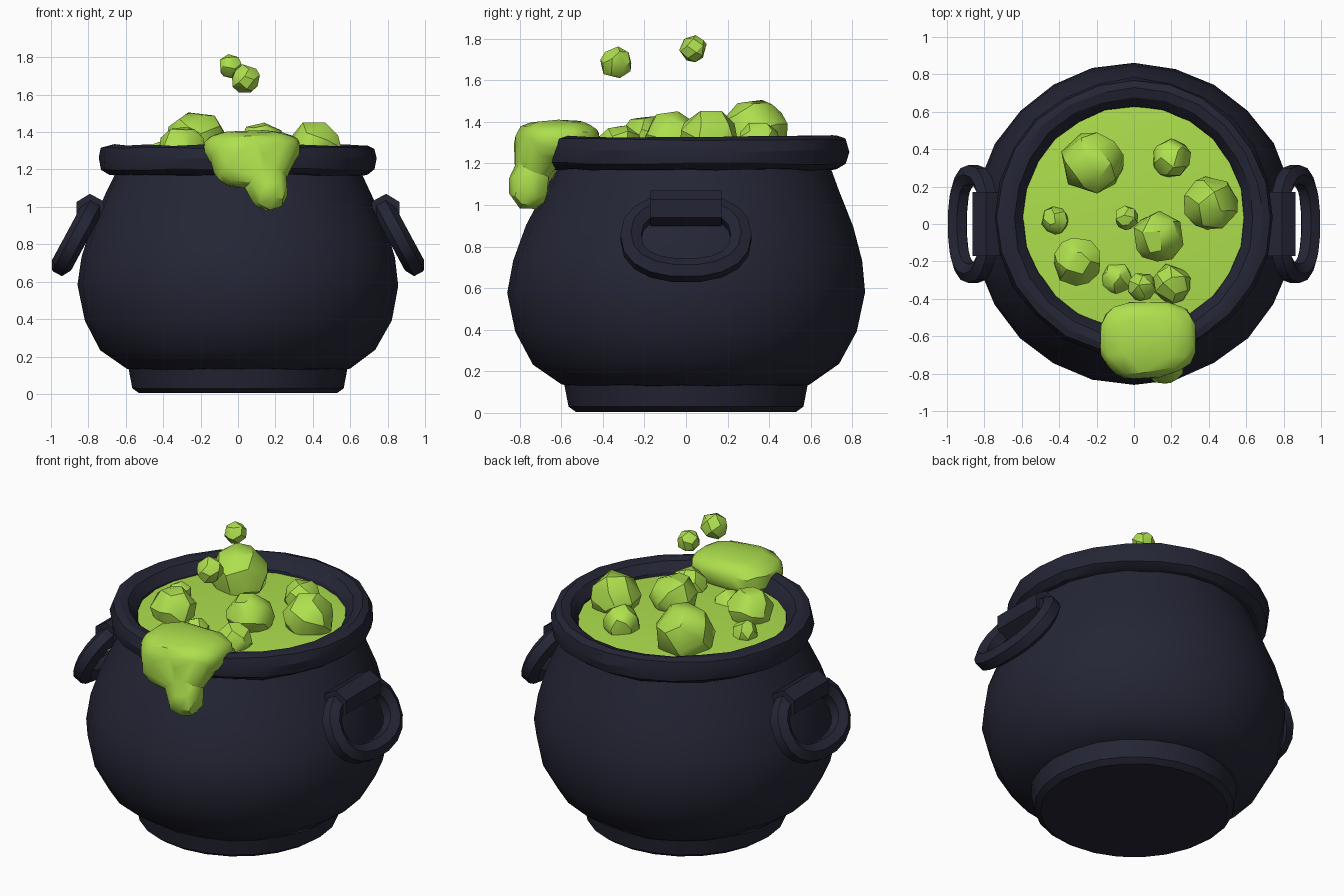
import bpy, bmesh, math, random
from mathutils import Vector

random.seed(4)
if "Cube" in bpy.data.objects:
    bpy.data.objects.remove(bpy.data.objects["Cube"], do_unlink=True)


def material(name, rgb):
    m = bpy.data.materials.new(name)
    m.use_nodes = True
    m.diffuse_color = (*rgb, 1)
    bsdf = next(n for n in m.node_tree.nodes if n.type == 'BSDF_PRINCIPLED')
    bsdf.inputs["Base Color"].default_value = (*rgb, 1)
    return m


IRON = material("dark iron", (0.018, 0.019, 0.036))
SLIME = material("green slime", (0.42, 0.74, 0.075))


def finish(bm, name, mat, angle=30, modifiers=()):
    """Turn a bmesh into a named object, apply modifiers and smooth it by angle."""
    bmesh.ops.recalc_face_normals(bm, faces=bm.faces)
    me = bpy.data.meshes.new(name)
    bm.to_mesh(me)
    bm.free()
    me.materials.append(mat)
    ob = bpy.data.objects.new(name, me)
    bpy.context.collection.objects.link(ob)
    bpy.ops.object.select_all(action='DESELECT')
    ob.select_set(True)
    bpy.context.view_layer.objects.active = ob
    for kind, settings in modifiers:
        mod = ob.modifiers.new(kind.title(), kind)
        for key, value in settings.items():
            setattr(mod, key, value)
        bpy.ops.object.modifier_apply(modifier=mod.name)
    bpy.ops.object.shade_smooth_by_angle(angle=math.radians(angle))
    return ob


def lathe(profile, sides, wobble=0.0):
    """Spin (radius, height) points about z; the mouth leans slightly back."""
    bm = bmesh.new()
    rings = []
    for r, z in profile:
        lean = 0.035 * max(0, min(1, (z - 0.6) / 0.6))
        if r == 0:
            rings.append([bm.verts.new((0, lean, z))])
            continue
        ring = []
        for i in range(sides):
            a = math.tau * i / sides
            rr = r + random.uniform(-wobble, wobble)
            zz = z + random.uniform(-wobble, wobble)
            ring.append(bm.verts.new((rr * math.cos(a), rr * math.sin(a) + lean, zz)))
        rings.append(ring)
    for lower, upper in zip(rings, rings[1:]):
        for i in range(sides):
            j = (i + 1) % sides
            quad = [lower[i % len(lower)], lower[j % len(lower)],
                    upper[j % len(upper)], upper[i % len(upper)]]
            bm.faces.new(list(dict.fromkeys(quad)))
    return bm


# Pot: foot and belly
finish(lathe([(0, 0.005), (0.53, 0.005), (0.565, 0.03), (0.585, 0.135)], 24), "foot", IRON)
finish(lathe([(0.5, 0.12), (0.6, 0.135), (0.735, 0.235), (0.82, 0.39), (0.86, 0.58),
              (0.84, 0.73), (0.785, 0.9), (0.71, 1.07), (0.655, 1.19)], 24, 0.004),
       "belly", IRON)

# Rolled rim
finish(lathe([(0.63, 1.17), (0.69, 1.172), (0.735, 1.2), (0.745, 1.26), (0.73, 1.315),
              (0.69, 1.33), (0.64, 1.32), (0.595, 1.265), (0.585, 1.2)], 24, 0.006),
       "rim", IRON, 25)

# Slime surface
finish(lathe([(0.595, 1.25), (0.4, 1.265), (0, 1.275)], 24), "slime_surface", SLIME)


def squarish(bm, centre, half, power=1.0, subdivisions=3):
    """Add an ellipsoid; powers under one push it towards a rounded box."""
    made = bmesh.ops.create_icosphere(bm, subdivisions=subdivisions, radius=1)
    for v in made["verts"]:
        v.co = Vector([c + h * math.copysign(abs(k) ** power, k)
                       for k, c, h in zip(v.co, centre, half)])


# Slime spilling over the front lip
bm = bmesh.new()
squarish(bm, (0.075, -0.61, 1.31), (0.265, 0.2, 0.1), 0.7)
squarish(bm, (0.04, -0.72, 1.25), (0.18, 0.11, 0.15), 0.7)
squarish(bm, (0.18, -0.7, 1.25), (0.12, 0.1, 0.11), 0.9)
squarish(bm, (0.165, -0.755, 1.09), (0.105, 0.1, 0.115), 0.85)
finish(bm, "slime_spill", SLIME, 30, [
    ('REMESH', dict(mode='VOXEL', voxel_size=0.025)),
    ('SMOOTH', dict(factor=0.5, iterations=4)),
    ('DECIMATE', dict(ratio=0.07))])


def bubble(name, x, y, top, r, keep=0.6):
    bm = bmesh.new()
    squarish(bm, (x, y, top - r), (r, r, r), 1, 2)
    for v in bm.verts:
        v.co += Vector([random.uniform(-0.05, 0.05) * r for _ in range(3)])
    finish(bm, name, SLIME, 30, [('DECIMATE', dict(ratio=keep))])


# Bubbles in the surface: x, y, top, radius
for n, spec in enumerate([
        (-0.22, 0.33, 1.51, 0.17), (0.2, 0.35, 1.4, 0.105), (0.41, 0.11, 1.46, 0.145),
        (0.13, -0.07, 1.455, 0.135), (-0.42, 0.02, 1.345, 0.075),
        (-0.3, -0.2, 1.43, 0.13), (-0.09, -0.29, 1.33, 0.085), (0.2, -0.32, 1.385, 0.105)]):
    bubble(f"surface_bubble_{n + 1}", *spec)

# Bubbles rising above the pot
bubble("floating_bubble_small", -0.04, 0.035, 1.815, 0.064, 0.5)
bubble("floating_bubble_large", 0.04, -0.335, 1.76, 0.077, 0.5)


def handle(side, name):
    """Tilted ring hanging from a thick bar against the belly."""
    bm = bmesh.new()
    top, bottom = Vector((0.775, 0, 1.0)), Vector((0.945, 0, 0.685))
    centre, slope = (top + bottom) / 2, (top - bottom) / 2
    out = Vector((-slope.z, 0, slope.x)).normalized()
    steps, sides, tube = 18, 6, 0.058
    rings = []
    for i in range(steps):
        a = math.tau * i / steps
        c, s = [math.copysign(abs(k) ** 0.85, k) for k in (math.cos(a), math.sin(a))]
        mid = centre + Vector((0, 0.265 * c, 0)) + slope * s
        radial = (Vector((0, math.cos(a), 0)) + slope.normalized() * math.sin(a)).normalized()
        rings.append([bm.verts.new(mid + tube * (radial * math.cos(b) + out * math.sin(b)))
                      for b in (math.tau * (k + 0.5) / sides for k in range(sides))])
    for i in range(steps):
        here, after = rings[i], rings[(i + 1) % steps]
        for k in range(sides):
            m = (k + 1) % sides
            bm.faces.new((here[k], after[k], after[m], here[m]))
    # Thick hexagonal bar
    ends = []
    for y in (-0.17, 0.17):
        ends.append([bm.verts.new((0.79 + 0.085 * math.cos(b), y, 0.985 + 0.085 * math.sin(b)))
                     for b in (math.tau * k / 6 + 0.5 for k in range(6))])
    for k in range(6):
        m = (k + 1) % 6
        bm.faces.new((ends[0][k], ends[0][m], ends[1][m], ends[1][k]))
    for end in ends:
        bm.faces.new(end)
    for v in bm.verts:
        v.co.x *= side
    finish(bm, name, IRON, 35)


handle(1, "left_handle")
handle(-1, "right_handle")
